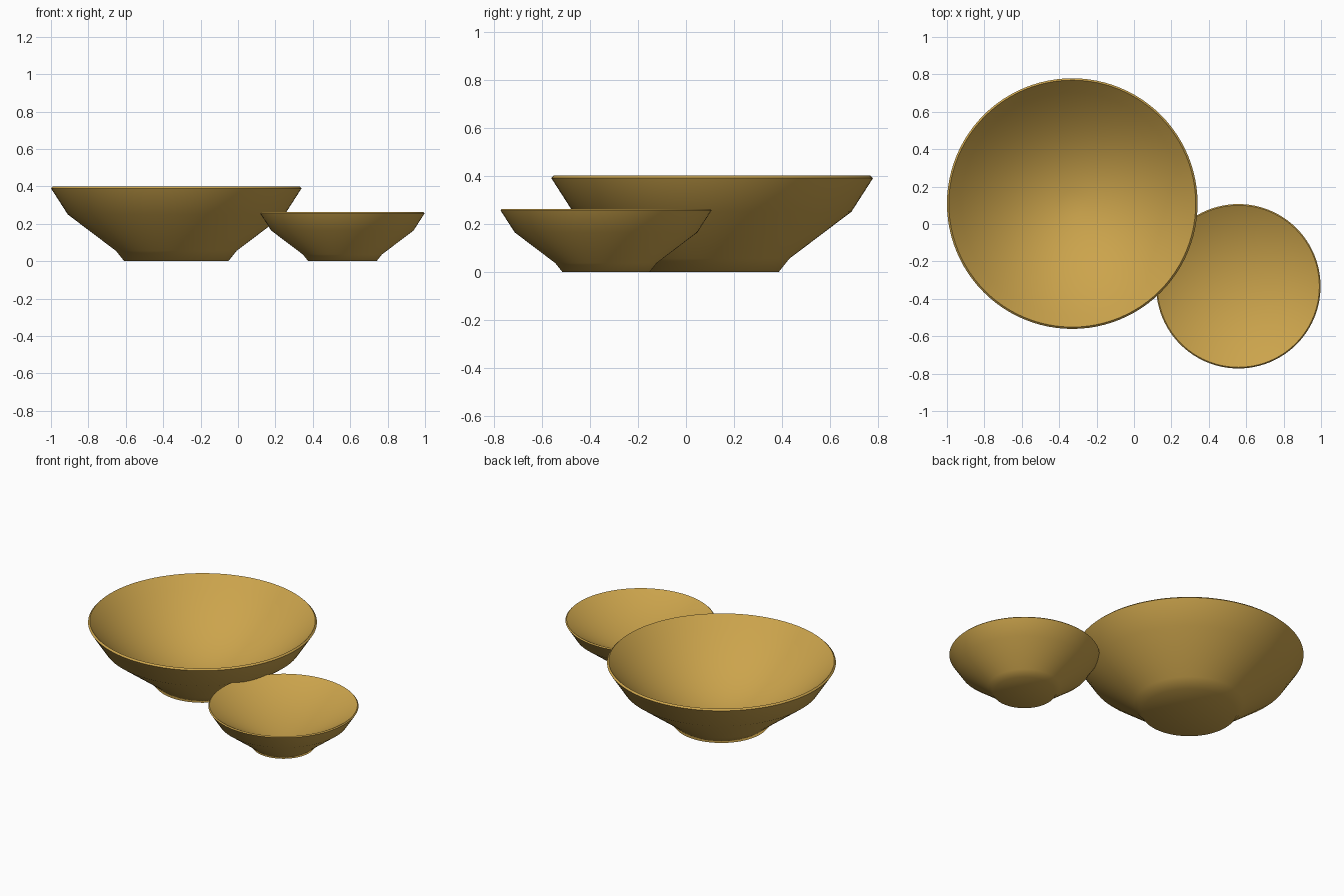
import bpy, bmesh, math

if "Cube" in bpy.data.objects:
    bpy.data.objects.remove(bpy.data.objects["Cube"])

mat = bpy.data.materials.new("brass")
mat.diffuse_color = (0.6, 0.37, 0.072, 1)
mat.use_nodes = True
mat.node_tree.nodes["Principled BSDF"].inputs["Base Color"].default_value = mat.diffuse_color

# Outer radius/height profile: underside, foot, wall, rim
OUTER = [(0, 0), (0.278, 0), (0.322, 0.055), (0.58, 0.25), (0.67, 0.39), (0.66, 0.40)]
RIM_R, RIM_Z, FLOOR = 0.66, 0.40, 0.04


def hollow(steps):
    """Rounded inside, from just under the rim down to the centre."""
    return [(RIM_R * t, FLOOR + (RIM_Z - FLOOR) * t * t)
            for t in (1 - i / steps for i in range(1, steps + 1))]


def bowl(name, x, y, scale, inner_steps, segments=96):
    bm = bmesh.new()
    verts = [bm.verts.new((r, 0, z)) for r, z in OUTER + hollow(inner_steps)]
    edges = [bm.edges.new(pair) for pair in zip(verts, verts[1:])]
    bmesh.ops.spin(bm, geom=verts + edges, cent=(0, 0, 0), axis=(0, 0, 1),
                   angle=math.tau, steps=segments, use_merge=False)
    bmesh.ops.remove_doubles(bm, verts=bm.verts[:], dist=1e-4)
    bmesh.ops.recalc_face_normals(bm, faces=bm.faces[:])
    mesh = bpy.data.meshes.new(name)
    bm.to_mesh(mesh)
    bm.free()
    obj = bpy.data.objects.new(name, mesh)
    bpy.context.collection.objects.link(obj)
    mesh.materials.append(mat)
    obj.location = (x, y, 0)
    obj.scale = (scale,) * 3
    # Soft shading, with large faces leading so the underside reads flat
    bpy.ops.object.select_all(action='DESELECT')
    obj.select_set(True)
    bpy.context.view_layer.objects.active = obj
    bpy.ops.object.shade_smooth_by_angle(angle=math.radians(60))
    weighted = obj.modifiers.new("weighted_normals", 'WEIGHTED_NORMAL')
    weighted.mode = 'FACE_AREA'
    weighted.keep_sharp = True
    return obj


# Large serving bowl at the back left, smaller one at the front right
bowl("large_bowl", -0.33, 0.109, 1.0, 10)
bowl("small_bowl", 0.558, -0.333, 0.656, 1)
